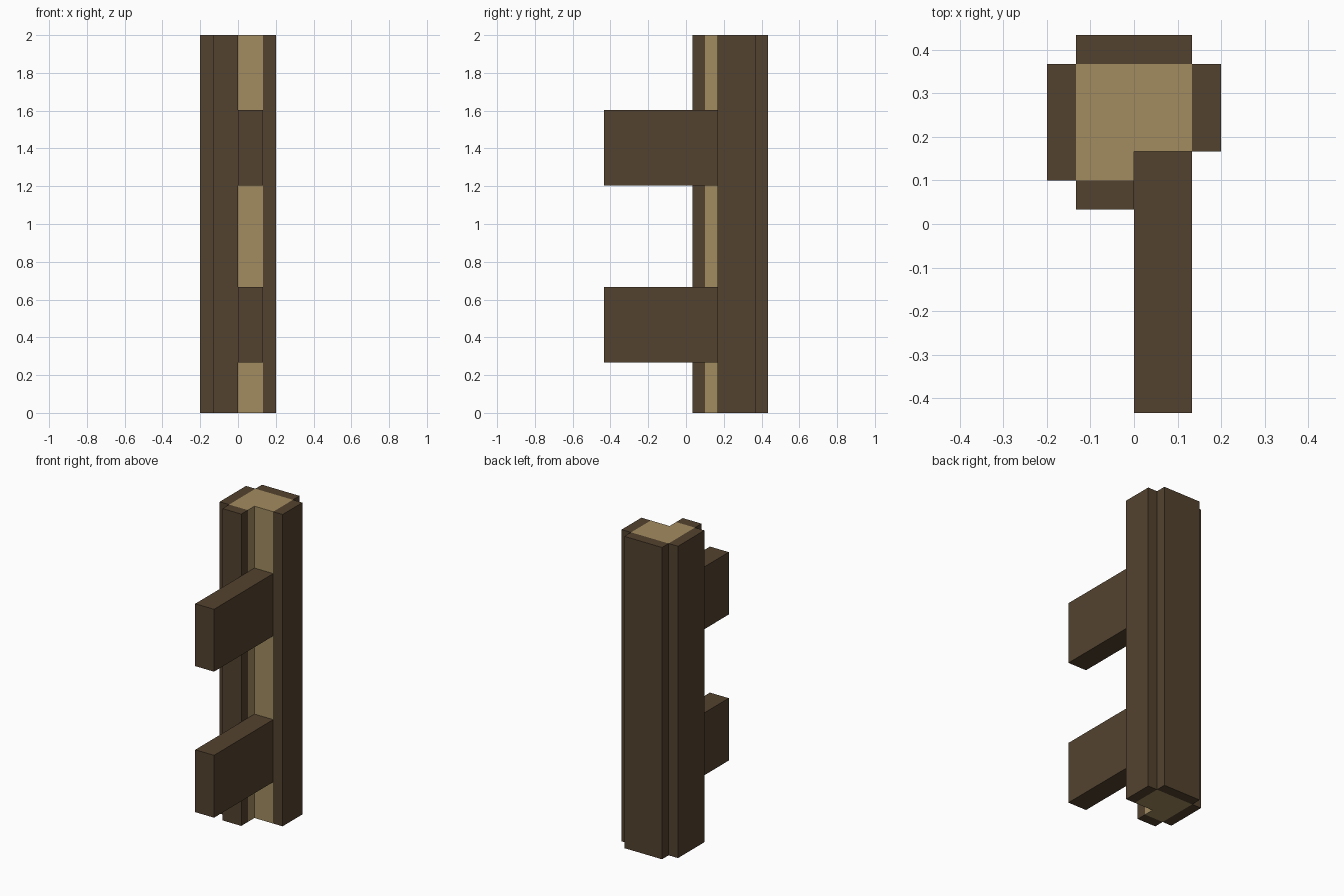
import bpy
import bmesh

if "Cube" in bpy.data.objects:
    bpy.data.objects.remove(bpy.data.objects["Cube"])


def material(name, rgb):
    m = bpy.data.materials.new(name)
    m.diffuse_color = (*rgb, 1.0)
    m.use_nodes = True
    m.node_tree.nodes["Principled BSDF"].inputs["Base Color"].default_value = m.diffuse_color
    return m


BARK = material("dark_bark", (0.087, 0.055, 0.028))
WOOD = material("pale_wood", (0.36, 0.26, 0.118))


def prism(name, outline, z0, z1, mat):
    """Extrude a flat outline (counter-clockwise from above) from z0 up to z1."""
    bm = bmesh.new()
    base = bm.faces.new([bm.verts.new((x, y, z0)) for x, y in outline])
    top = bmesh.ops.extrude_face_region(bm, geom=[base], use_keep_orig=True)
    moved = [v for v in top["geom"] if isinstance(v, bmesh.types.BMVert)]
    bmesh.ops.translate(bm, verts=moved, vec=(0, 0, z1 - z0))
    bmesh.ops.recalc_face_normals(bm, faces=bm.faces)
    mesh = bpy.data.meshes.new(name)
    bm.to_mesh(mesh)
    bm.free()
    mesh.materials.append(mat)
    obj = bpy.data.objects.new(name, mesh)
    bpy.context.collection.objects.link(obj)
    return obj


def box(name, x0, x1, y0, y1, z0, z1, mat):
    return prism(name, [(x0, y0), (x1, y0), (x1, y1), (x0, y1)], z0, z1, mat)


W = 0.1333            # half width of the core
H = 2.0               # post height
FRONT, NOTCH, BACK = 0.1, 0.1667, 0.3667
T = 0.0667            # bark thickness

# Pale core with a groove along its front right corner
prism("core", [(-W, FRONT), (0, FRONT), (0, NOTCH), (W, NOTCH), (W, BACK), (-W, BACK)],
      0, H, WOOD)

# Bark slabs on the four sides
box("bark_left", -W - T, -W, FRONT, BACK, 0, H, BARK)
box("bark_right", W, W + T, NOTCH, BACK, 0, H, BARK)
box("bark_back", -W, W, BACK, BACK + T, 0, H, BARK)
box("bark_front", -W, 0, FRONT - T, FRONT, 0, H, BARK)

# Two rails set into the groove
for label, z in (("lower", 0.2667), ("upper", 1.2033)):
    box(label + "_rail", 0, W, -0.4333, NOTCH, z, z + 0.4, BARK)
